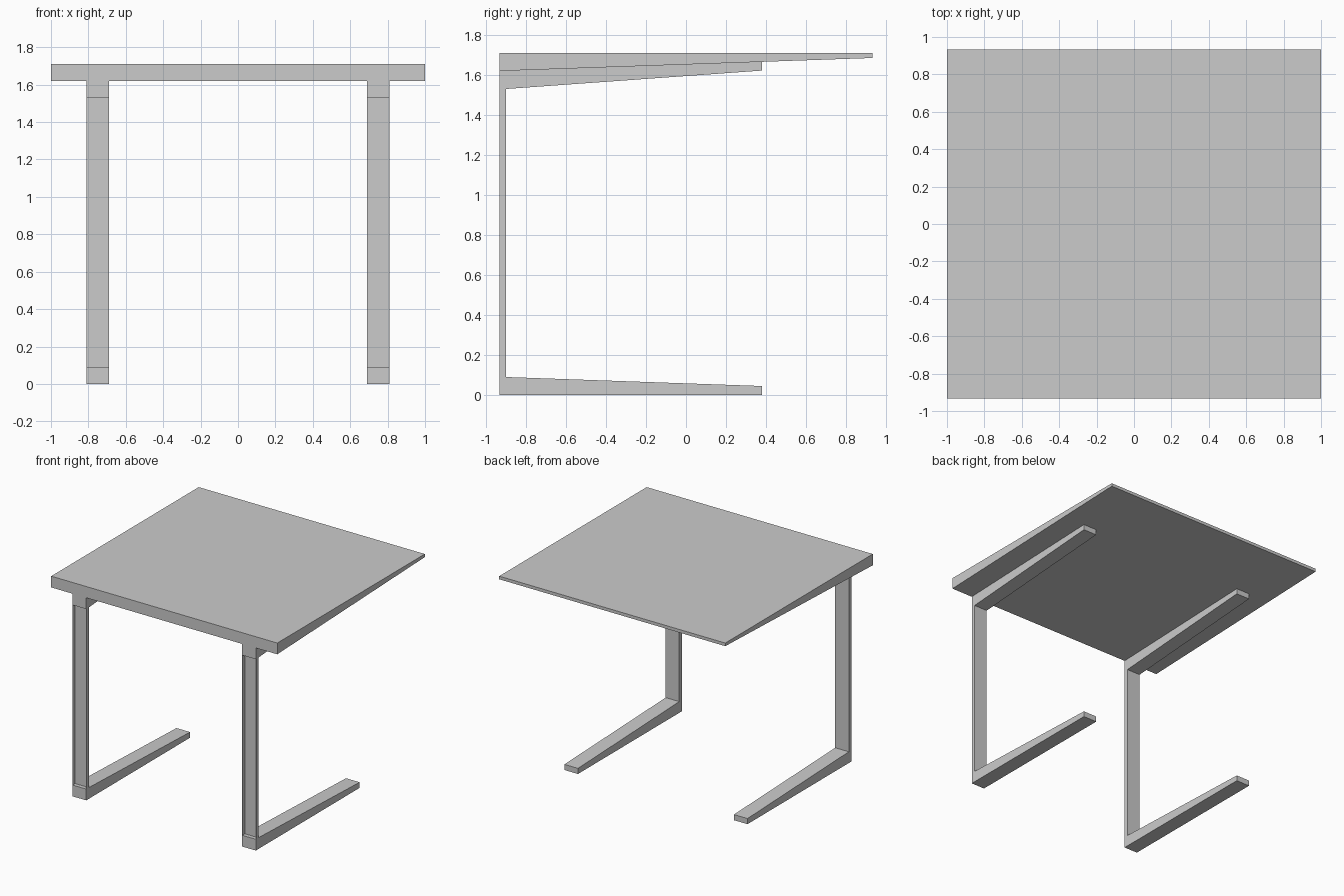
import bpy, bmesh

if "Cube" in bpy.data.objects:
    bpy.data.objects.remove(bpy.data.objects["Cube"])

FRONT, BACK, INNER, TIP = -0.932, 0.932, -0.90, 0.38
TOP = 1.71
EDGE_FRONT, EDGE_BACK = 1.62, 1.685          # underside heights of the wedge top
LEG_X = (0.69, 0.81)


def prism(name, profile, x0, x1, open_sides=(), caps=True):
    """Extrude a (y, z) profile along x; open_sides lists profile edges left open."""
    bm = bmesh.new()
    a = [bm.verts.new((x0, y, z)) for y, z in profile]
    b = [bm.verts.new((x1, y, z)) for y, z in profile]
    bm.faces.new(a[::-1])
    bm.faces.new(b)
    n = len(profile)
    for i in range(n):
        if i not in open_sides:
            j = (i + 1) % n
            bm.faces.new((a[i], a[j], b[j], b[i]))
    mesh = bpy.data.meshes.new(name)
    bm.to_mesh(mesh)
    bm.free()
    obj = bpy.data.objects.new(name, mesh)
    bpy.context.collection.objects.link(obj)
    return obj


# Table top: flat above, tapering from a thick front edge to a thin back edge
prism("table_top", [(FRONT, EDGE_FRONT), (BACK, EDGE_BACK), (BACK, TOP), (FRONT, TOP)], -1, 1)

# Tapered foot on the ground
foot = prism("foot", [(FRONT, 0), (TIP, 0), (TIP, 0.045), (INNER, 0.09), (FRONT, 0.09)], *LEG_X)

# Upright channel, open towards the front
post = prism("upright", [(FRONT, 0.09), (INNER, 0.09), (INNER, 1.53), (FRONT, 1.53)],
             *LEG_X, open_sides=(0, 2, 3))

# Tapered support arm following the slope of the table underside
slope = (EDGE_BACK - EDGE_FRONT) / (BACK - FRONT)
arm_top = EDGE_FRONT + slope * (TIP - FRONT)
arm = prism("support_arm", [(FRONT, 1.53), (INNER, 1.53), (TIP, 1.622), (TIP, arm_top),
                            (FRONT, EDGE_FRONT)], *LEG_X)

# Mirror the leg parts to the other side
for part in (foot, post, arm):
    mod = part.modifiers.new("mirror", 'MIRROR')
    mod.use_axis = (True, False, False)
    mod.use_mirror_merge = False
